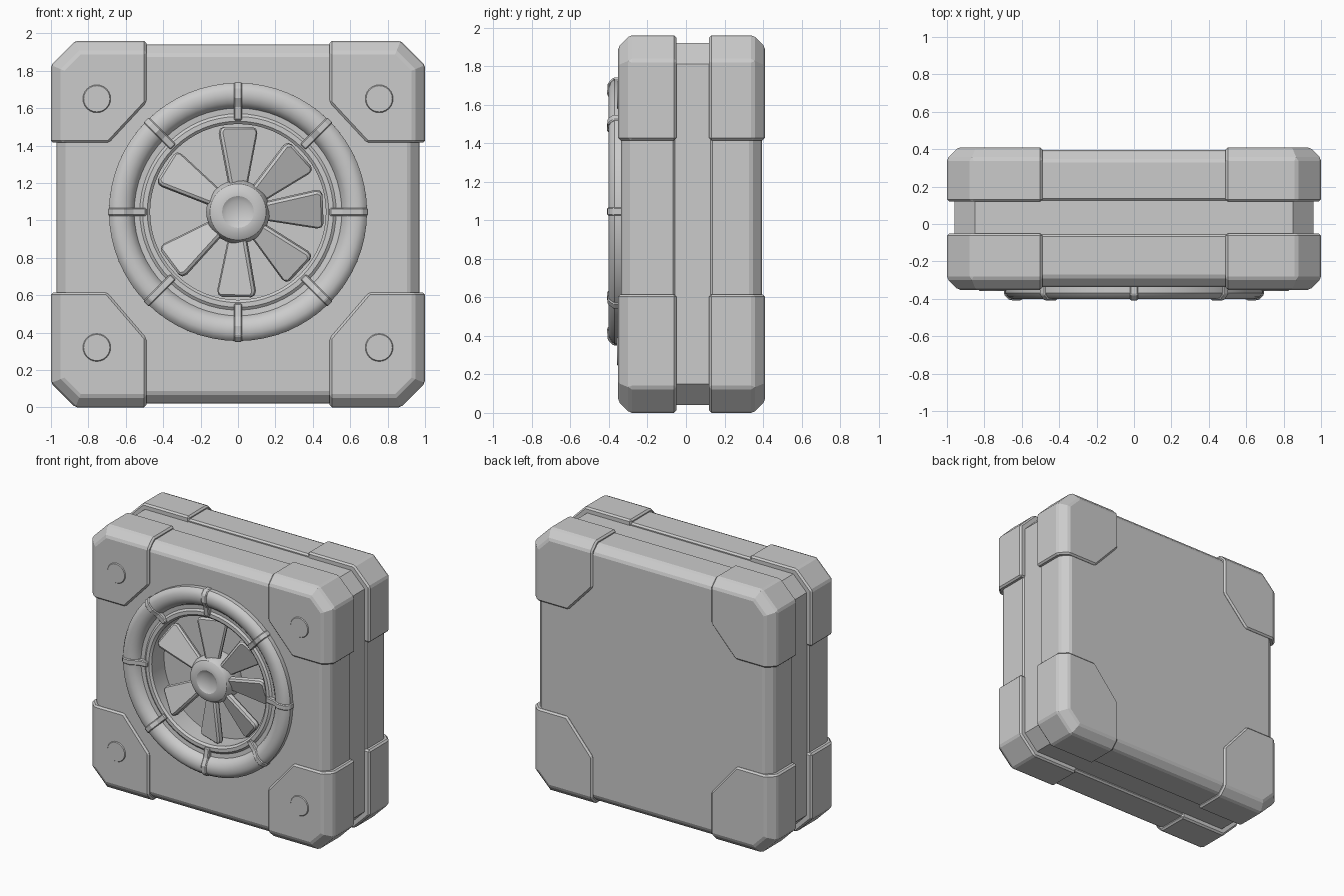
import bpy, bmesh
from math import radians, cos, sin, pi
from mathutils import Matrix, Vector

if "Cube" in bpy.data.objects:
    bpy.data.objects.remove(bpy.data.objects["Cube"])

CZ = 1.045  # height of the fan axis


def finish(bm, name, soft=0.0, smooth=True):
    bmesh.ops.recalc_face_normals(bm, faces=bm.faces[:])
    me = bpy.data.meshes.new(name)
    bm.to_mesh(me)
    bm.free()
    ob = bpy.data.objects.new(name, me)
    bpy.context.collection.objects.link(ob)
    bpy.context.view_layer.objects.active = ob
    bpy.ops.object.select_all(action='DESELECT')
    ob.select_set(True)
    if soft:
        m = ob.modifiers.new("soft_edges", 'BEVEL')
        m.width = soft
        m.limit_method = 'ANGLE'
        m.angle_limit = radians(40)
        bpy.ops.object.modifier_apply(modifier=m.name)
    if smooth:
        bpy.ops.object.shade_smooth_by_angle(angle=radians(30))
    return ob


def prism(name, pts, y0, y1, chamfer=0.0, rim=None, soft=0.0, mat=None, smooth=False):
    """Extrude an x-z outline from y0 to y1; chamfer the listed outline edges at y1."""
    bm = bmesh.new()
    a = [bm.verts.new((x, y0, z)) for x, z in pts]
    b = [bm.verts.new((x, y1, z)) for x, z in pts]
    n = len(pts)
    bm.faces.new(a)
    bm.faces.new(b)
    for i in range(n):
        j = (i + 1) % n
        bm.faces.new((a[i], a[j], b[j], b[i]))
    bmesh.ops.recalc_face_normals(bm, faces=bm.faces[:])
    if chamfer:
        edges = [bm.edges.get((b[i], b[(i + 1) % n])) for i in (range(n) if rim is None else rim)]
        bmesh.ops.bevel(bm, geom=edges, offset=chamfer, segments=1, affect='EDGES', profile=0.5)
    if mat:
        bm.transform(mat)
    return finish(bm, name, soft, smooth)


def lathe(name, profile, center, steps=64):
    """Revolve (radius, y) points about a y-axis through center (x, z)."""
    bm = bmesh.new()
    vs = [bm.verts.new((r, y, 0)) for r, y in profile]
    es = [bm.edges.new(p) for p in zip(vs, vs[1:])]
    bmesh.ops.spin(bm, geom=vs + es, cent=(0, 0, 0), axis=(0, 1, 0), angle=2 * pi, steps=steps)
    bmesh.ops.remove_doubles(bm, verts=bm.verts[:], dist=0.0005)
    bm.transform(Matrix.Translation((center[0], 0, center[1])))
    return finish(bm, name)


def octagon(hx, z0, z1, c):
    return [(-hx + c, z0), (hx - c, z0), (hx, z0 + c), (hx, z1 - c),
            (hx - c, z1), (-hx + c, z1), (-hx, z1 - c), (-hx, z0 + c)]


# Casing: two chamfered slabs with a grooved core between them
prism("casing_core", octagon(0.96, 0.04, 1.92, 0.11), -0.07, 0.14)
slab = octagon(0.97, 0.02, 1.94, 0.13)
front = prism("front_casing", slab, -0.055, -0.338, 0.055, soft=0.012)
prism("back_casing", slab, 0.125, 0.395, 0.055, soft=0.012)

# Round recess for the fan
cutter = lathe("fan_cutter", [(0, -0.5), (0.485, -0.5), (0.485, -0.2), (0, -0.2)], (0, CZ))
cutter.hide_render = True
bpy.context.view_layer.objects.active = front
mod = front.modifiers.new("recess", 'BOOLEAN')
mod.operation = 'DIFFERENCE'
mod.solver = 'EXACT'
mod.object = cutter
bpy.ops.object.modifier_apply(modifier=mod.name)
bpy.data.objects.remove(cutter)

# Corner guards, four on each slab
upper = [(0.49, 1.96), (0.87, 1.96), (1.0, 1.83), (1.0, 1.415), (0.69, 1.415), (0.49, 1.63)]
lower = [(0.49, 0.0), (0.87, 0.0), (1.0, 0.13), (1.0, 0.615), (0.7, 0.615), (0.49, 0.37)]
for side, s in (("right", 1), ("left", -1)):
    for level, outline, rz in (("upper", upper, 1.65), ("lower", lower, 0.32)):
        pts = [(s * x, z) for x, z in outline]
        for face, y0, y1 in (("front", -0.05, -0.352), ("back", 0.12, 0.41)):
            prism(f"{face}_{level}_{side}_corner", pts, y0, y1, 0.06, (0, 1, 2), 0.012)
        # Flat rivet on the front guard
        lathe(f"{level}_{side}_rivet",
              [(0, -0.358), (0.07, -0.358), (0.08, -0.345), (0.08, -0.33)], (s * 0.755, rz), 24)

# Fan ring with rounded rim and inner step
lathe("fan_ring", [(0.69, -0.32), (0.69, -0.37), (0.675, -0.39), (0.65, -0.402), (0.615, -0.402),
                   (0.585, -0.39), (0.565, -0.37), (0.555, -0.35), (0.525, -0.347), (0.51, -0.358),
                   (0.485, -0.358), (0.47, -0.345), (0.47, -0.19)], (0, CZ))

# Eight clips over the ring
clip = [(0.49, 0.33), (0.49, 0.372), (0.56, 0.383), (0.61, 0.41), (0.665, 0.407),
        (0.695, 0.378), (0.695, 0.33)]
for i in range(8):
    m = (Matrix.Translation((0, 0, CZ)) @ Matrix.Rotation(radians(45 * i), 4, 'Y')
         @ Matrix.Rotation(radians(90), 4, 'X'))
    prism(f"ring_clip_{i + 1}", clip, -0.021, 0.021, soft=0.006, mat=m)

# Seven pitched blades, unevenly spaced
blade = [(-0.045, 0.12), (0.045, 0.12), (0.108, 0.43), (0.09, 0.455), (-0.09, 0.455), (-0.108, 0.43)]
for i, a in enumerate((90, 42, 2, -43, -91, -143, 148)):
    m = (Matrix.Translation((0, -0.295, CZ)) @ Matrix.Rotation(radians(90 - a), 4, 'Y')
         @ Matrix.Rotation(radians(20), 4, 'Z'))
    prism(f"fan_blade_{i + 1}", blade, -0.024, 0.024, soft=0.012, mat=m, smooth=True)

# Hub with dished centre
lathe("fan_hub", [(0, -0.35), (0.06, -0.352), (0.085, -0.367), (0.115, -0.367), (0.15, -0.348),
                  (0.17, -0.31), (0.17, -0.19)], (0, CZ), 32)
